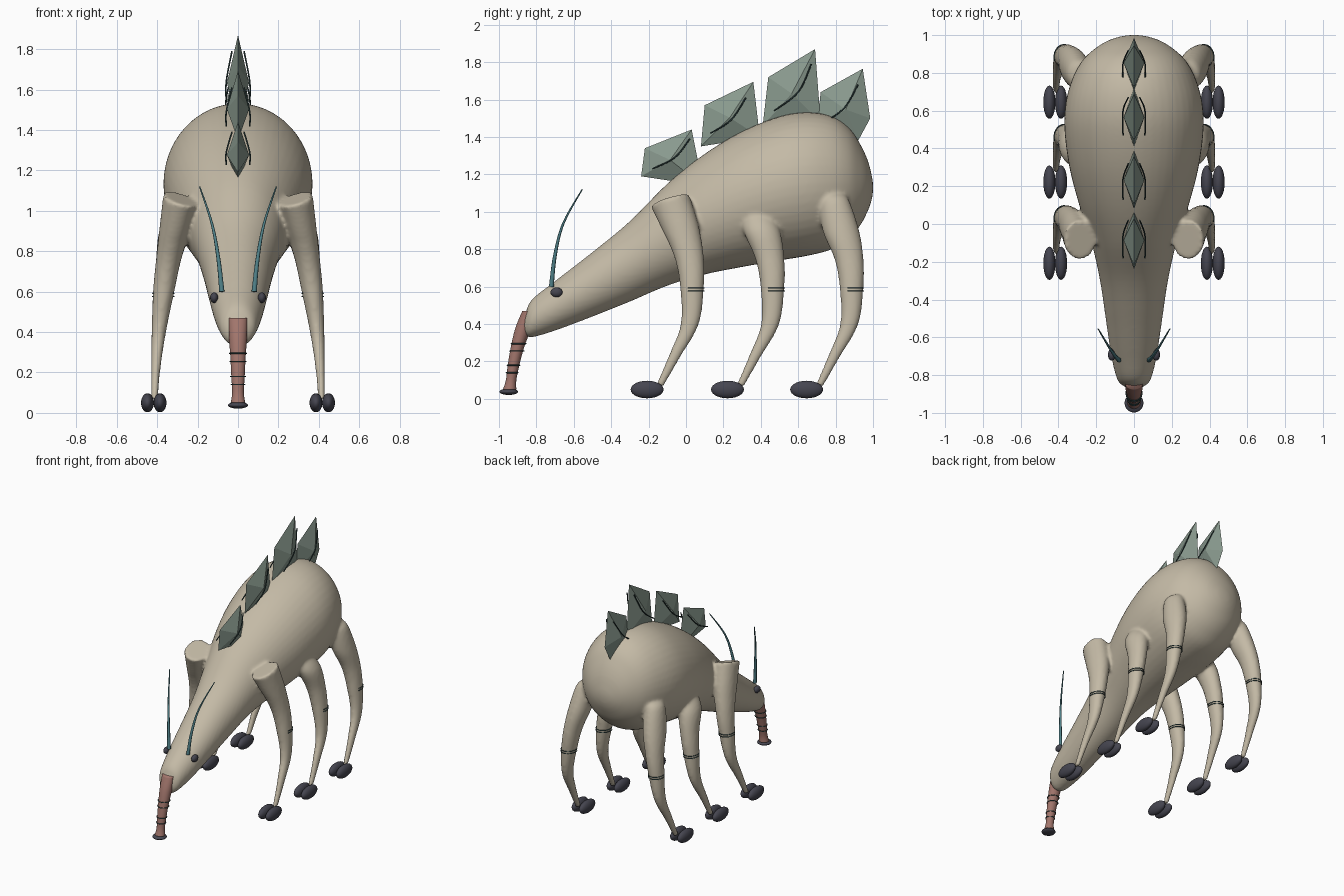
import bpy, bmesh, math
from mathutils import Vector

if "Cube" in bpy.data.objects:
    bpy.data.objects.remove(bpy.data.objects["Cube"], do_unlink=True)


def material(name, rgb):
    m = bpy.data.materials.new(name)
    m.use_nodes = True
    m.diffuse_color = (*rgb, 1)
    bsdf = m.node_tree.nodes["Principled BSDF"]
    bsdf.inputs["Base Color"].default_value = (*rgb, 1)
    bsdf.inputs["Roughness"].default_value = 0.7
    return m


HIDE = material("beige hide", (0.55, 0.49, 0.38))
PLATE = material("grey green plate", (0.25, 0.32, 0.27))
DARK = material("dark teal line", (0.03, 0.06, 0.06))
TEAL = material("teal antenna", (0.08, 0.22, 0.25))
PINK = material("dusty pink trunk", (0.36, 0.18, 0.15))
HOOF = material("charcoal hoof", (0.06, 0.06, 0.08))


def finish(name, bm, mat, smooth=True):
    bmesh.ops.recalc_face_normals(bm, faces=bm.faces)
    me = bpy.data.meshes.new(name)
    bm.to_mesh(me)
    bm.free()
    me.materials.append(mat)
    for p in me.polygons:
        p.use_smooth = smooth
    ob = bpy.data.objects.new(name, me)
    bpy.context.collection.objects.link(ob)
    return ob


def spline(rows, steps=6):
    """Catmull-Rom through rows of numbers."""
    rows = [Vector(r) for r in rows]
    out = []
    for i in range(len(rows) - 1):
        a, b = rows[max(i - 1, 0)], rows[i]
        c, d = rows[i + 1], rows[min(i + 2, len(rows) - 1)]
        for k in range(steps):
            t = k / steps
            out.append(b + (c - a) * (t / 2) + (a * 2 - b * 5 + c * 4 - d) * (t * t / 2)
                       + (b * 3 - a - c * 3 + d) * (t ** 3 / 2))
    return out + [rows[-1]]


def loft(bm, rings, n=32):
    """Skin a list of functions angle -> point, and cap both ends."""
    loops = [[bm.verts.new(f(2 * math.pi * i / n)) for i in range(n)] for f in rings]
    for a, b in zip(loops, loops[1:]):
        for i in range(n):
            j = (i + 1) % n
            bm.faces.new((a[i], a[j], b[j], b[i]))
    bm.faces.new(loops[0])
    bm.faces.new(loops[-1][::-1])


def flat_ring(z, x, y, rx, ry, side=1, tilt=0):
    return lambda a: (side * (x + rx * math.cos(a)), y + ry * math.sin(a),
                      z + tilt * (rx * math.cos(a) + ry * math.sin(a)))


def upright_ring(y, top, bottom, rx):
    return lambda a: (rx * math.cos(a), y,
                      (top + bottom) / 2 + (top - bottom) / 2 * math.sin(a))


def ellipsoid(name, centre, size, mat):
    bm = bmesh.new()
    bmesh.ops.create_uvsphere(bm, u_segments=24, v_segments=14, radius=1)
    bmesh.ops.scale(bm, vec=size, verts=bm.verts)
    bmesh.ops.translate(bm, vec=centre, verts=bm.verts)
    return finish(name, bm, mat)


def tube(name, points, radii, mat):
    cu = bpy.data.curves.new(name, "CURVE")
    cu.dimensions = "3D"
    cu.bevel_depth, cu.bevel_resolution, cu.use_fill_caps = 1, 2, True
    sp = cu.splines.new("POLY")
    sp.points.add(len(points) - 1)
    for i, (pt, co) in enumerate(zip(sp.points, points)):
        t = i / (len(points) - 1)
        pt.co = (*co, 1)
        pt.radius = radii[0] * (1 - t) + radii[1] * t
    cu.materials.append(mat)
    ob = bpy.data.objects.new(name, cu)
    bpy.context.collection.objects.link(ob)
    bpy.ops.object.select_all(action="DESELECT")
    ob.select_set(True)
    bpy.context.view_layer.objects.active = ob
    bpy.ops.object.convert(target="MESH")


# Body: y, top, bottom, half width
BODY = [(-0.87, .43, .36, .03), (-.855, .47, .335, .06), (-.82, .535, .33, .09),
        (-.7, .63, .365, .12), (-.5, .785, .44, .15), (-.3, .95, .52, .18),
        (-.1, 1.15, .605, .225), (.1, 1.31, .665, .29), (.3, 1.43, .705, .342),
        (.5, 1.51, .74, .368), (.65, 1.532, .765, .36), (.78, 1.51, .8, .322),
        (.87, 1.45, .86, .27), (.93, 1.365, .925, .205), (.97, 1.28, 1.0, .14),
        (.992, 1.2, 1.06, .075), (1.0, 1.15, 1.11, .025)]
# Leg: z, x, y, x radius, y radius
LEG = [(1.06, .285, -.085, .085, .105), (.9, .315, -.025, .075, .098),
       (.75, .345, .018, .062, .078), (.6, .368, .032, .053, .064),
       (.4, .392, .02, .036, .049), (.22, .407, -.065, .024, .033),
       (.07, .414, -.14, .018, .022)]
TOPS = {"front": [], "middle": [(1.0, .27, -.05, .06, .07)],
        "rear": [(1.1, .27, -.055, .035, .04), (1.06, .29, -.06, .065, .08)]}
SHIFT = {"front": 0, "middle": .43, "rear": .853}

bm = bmesh.new()
loft(bm, [upright_ring(*r) for r in spline(BODY)], 48)
for leg, shift in SHIFT.items():
    rows = spline(TOPS[leg] + LEG[1:] if TOPS[leg] else LEG)
    for side in (1, -1):
        rings = []
        for i, (z, x, y, rx, ry) in enumerate(rows):
            tilt = .27 * max(0, 1 - i / 8) if leg == "front" else 0
            rings.append(flat_ring(z, x, y + shift, rx, ry, side, tilt))
        loft(bm, rings, 24)
body = finish("body_and_legs", bm, HIDE)
# Fuse legs into the body
fuse = body.modifiers.new("fuse", "REMESH")
fuse.mode, fuse.voxel_size, fuse.use_smooth_shade = "VOXEL", .012, True
relax = body.modifiers.new("relax", "SMOOTH")
relax.factor, relax.iterations = .5, 5

# Hooves and bands behind each leg
for leg, shift in SHIFT.items():
    for side, label in ((1, "left"), (-1, "right")):
        for toe, x in (("inner", .386), ("outer", .448)):
            ellipsoid(f"{leg}_{label}_{toe}_hoof", (side * x, shift - .208, .05),
                      (.032, .088, .047), HOOF)
        for k, z in enumerate((.592, .576)):
            arc = [math.radians(-20 + 220 * i / 16) for i in range(17)]
            ring = flat_ring(z, .37, shift + .032, .053, .065, side)
            tube(f"{leg}_{label}_band_{k}", [ring(a) for a in arc], (.003, .003), DARK)

# Back plates: side outline as (y, z), then the rib line
PLATES = [
    ([(-.22, 1.34), (.03, 1.44), (.09, 1.14), (-.24, 1.19)],
     [(-.18, 1.23), (-.06, 1.29), (.02, 1.39)]),
    ([(.10, 1.57), (.36, 1.695), (.395, 1.4), (.08, 1.35)],
     [(.13, 1.42), (.24, 1.49), (.32, 1.61)]),
    ([(.44, 1.72), (.69, 1.87), (.72, 1.48), (.41, 1.46)],
     [(.47, 1.54), (.6, 1.64), (.67, 1.79)]),
    ([(.72, 1.64), (.945, 1.765), (.985, 1.5), (.92, 1.38), (.7, 1.45)],
     [(.76, 1.49), (.85, 1.56), (.92, 1.68)])]
for k, (outline, rib) in enumerate(PLATES):
    bm = bmesh.new()
    rim = [bm.verts.new((0, *p)) for p in outline]
    cy, cz = (sum(c) / len(outline) for c in zip(*outline))
    for side, label in ((1, "left"), (-1, "right")):
        peak = bm.verts.new((side * .055, cy, cz))
        for i, v in enumerate(rim):
            bm.faces.new((v, rim[(i + 1) % len(rim)], peak))
        path = [(side * x, *p) for x, p in zip((.058, .058, .03), rib)]
        tube(f"plate_{k}_{label}_rib", spline(path), (.004, .004), DARK)
    finish(f"back_plate_{k}", bm, PLATE, smooth=False)

# Antennae and eyes
for side, label in ((1, "left"), (-1, "right")):
    path = [(.08, -.72, .6), (.098, -.70, .77), (.13, -.655, .94), (.19, -.555, 1.12)]
    tube(f"{label}_antenna", spline([(side * x, y, z) for x, y, z in path]),
         (.013, .003), TEAL)
    ellipsoid(f"{label}_eye", (side * .118, -.692, .57), (.02, .032, .026), HOOF)

# Trunk with ring lines and a dark sucker
TRUNK = [(.47, 0, -.845, .046, .03), (.38, 0, -.87, .045, .042), (.28, 0, -.9, .038, .036),
         (.18, 0, -.922, .033, .031), (.1, 0, -.935, .029, .028), (.05, 0, -.943, .036, .036)]
bm = bmesh.new()
trunk_rows = spline(TRUNK)
loft(bm, [flat_ring(*r) for r in trunk_rows], 24)
finish("trunk", bm, PINK)
for k, z in enumerate((.295, .255, .18, .14)):
    _, x, y, rx, ry = min(trunk_rows, key=lambda r: abs(r[0] - z))
    ring = flat_ring(z, x, y, rx + .003, ry + .003)
    tube(f"trunk_ring_{k}", [ring(2 * math.pi * i / 24) for i in range(25)],
         (.003, .003), DARK)
ellipsoid("trunk_sucker", (0, -.948, .038), (.05, .05, .017), HOOF)
